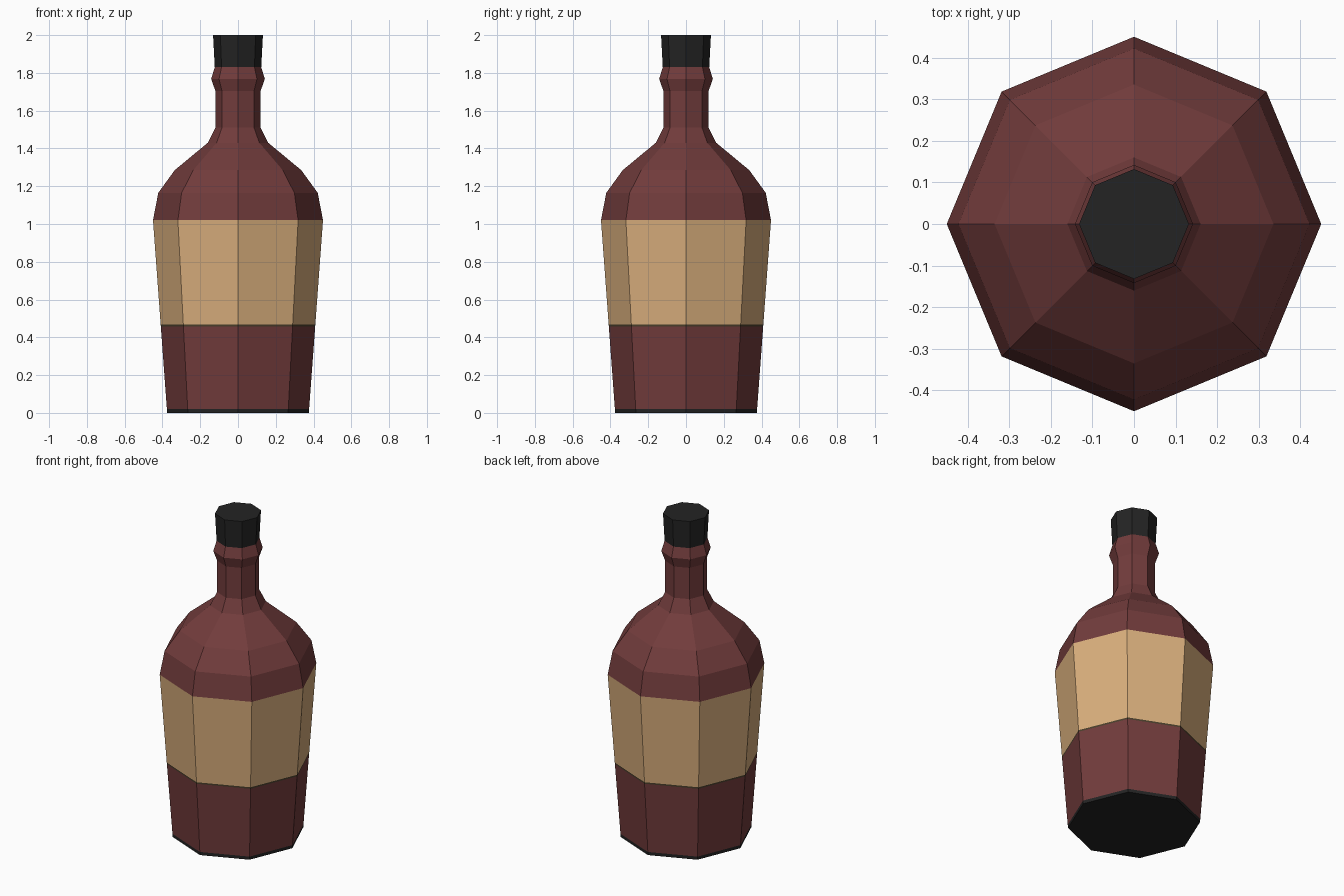
import bpy, bmesh, math

if "Cube" in bpy.data.objects:
    bpy.data.objects.remove(bpy.data.objects["Cube"])

def mat(name, col):
    m = bpy.data.materials.new(name)
    m.diffuse_color = (*col, 1)
    m.use_nodes = True
    m.node_tree.nodes["Principled BSDF"].inputs["Base Color"].default_value = m.diffuse_color
    return m

red = mat("dark_red_glass", (0.168, 0.045, 0.045))
tan = mat("tan_label", (0.70, 0.43, 0.205))
black = mat("black", (0.017, 0.017, 0.017))
olive = mat("label_edge", (0.07, 0.05, 0.025))

def lathe(name, profile, mats, rule, sides=8):
    """Spin (radius, z) points into a closed flat-sided solid."""
    bm = bmesh.new()
    rings = [[bm.verts.new((r * math.cos(2 * math.pi * i / sides),
                            r * math.sin(2 * math.pi * i / sides), z))
              for i in range(sides)] for r, z in profile]
    for a, b in zip(rings, rings[1:]):
        for i in range(sides):
            j = (i + 1) % sides
            bm.faces.new((a[i], a[j], b[j], b[i]))
    bm.faces.new(rings[0][::-1])
    bm.faces.new(rings[-1])
    for f in bm.faces:
        f.material_index = rule(f.calc_center_median().z)
    me = bpy.data.meshes.new(name)
    bm.to_mesh(me)
    bm.free()
    for m in mats:
        me.materials.append(m)
    ob = bpy.data.objects.new(name, me)
    bpy.context.collection.objects.link(ob)
    return ob

# Tapered body, split at the base rim and label edges
def wall(z):
    return (0.375 + 0.075 * z / 1.02, z)

body = [wall(z) for z in (0, 0.02, 0.458, 0.468, 1.02)]
# Shoulder, neck and lip
body += [(0.422, 1.165), (0.335, 1.285), (0.16, 1.43), (0.12, 1.51),
         (0.12, 1.705), (0.142, 1.768), (0.123, 1.83)]

def body_colour(z):
    if z < 0.02:
        return 2
    if 0.458 < z < 0.468:
        return 3
    return 1 if 0.468 < z < 1.02 else 0

lathe("bottle", body, [red, tan, black, olive], body_colour)
# Stopper
lathe("stopper", [(0.123, 1.83), (0.132, 2.0)], [black], lambda z: 0)
